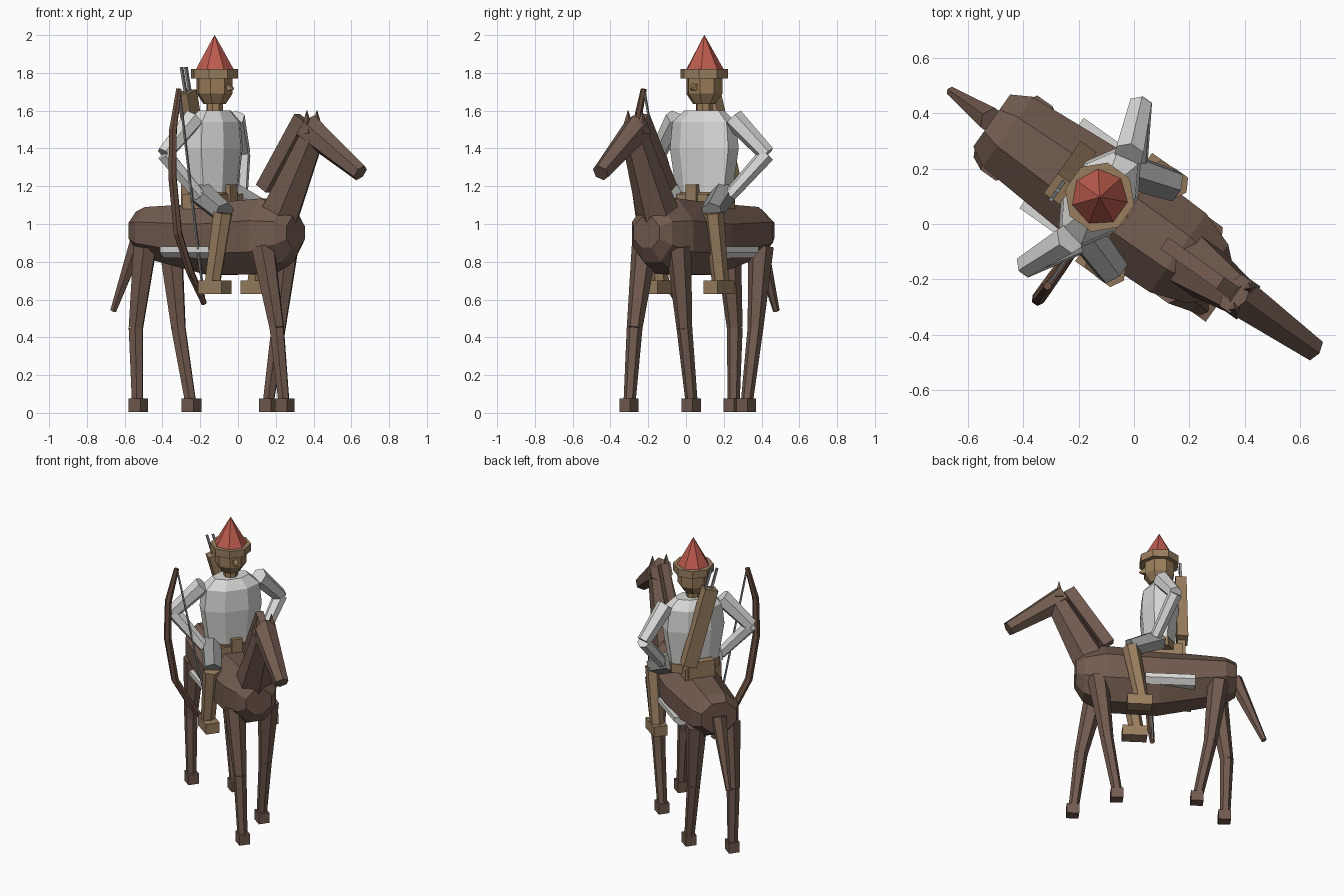
import bpy, bmesh, math
from mathutils import Vector, Matrix

if "Cube" in bpy.data.objects:
    bpy.data.objects.remove(bpy.data.objects["Cube"])

# Local frame: +x forward along the horse, +y its left; turned into world at the end
TURN = Matrix.Translation((.004, .006, 0)) @ Matrix.Rotation(math.radians(-35.4), 4, 'Z')


def material(name, rgb):
    m = bpy.data.materials.new(name)
    m.diffuse_color = (*[(c / 255) ** 2.2 for c in rgb], 1)
    m.use_nodes = True
    m.node_tree.nodes["Principled BSDF"].inputs["Base Color"].default_value = m.diffuse_color
    return m


BROWN = material("horse_brown", (113, 91, 80))
BOWWOOD = material("bow_wood", (106, 80, 67))
TAN = material("leather_tan", (152, 125, 96))
SKIN = material("skin_tan", (152, 124, 90))
WHITE = material("cloth_white", (216, 216, 214))
GREY = material("trouser_grey", (146, 148, 146))
RED = material("hat_red", (188, 92, 80))
STEEL = material("string_grey", (146, 148, 150))


def finish(name, bm, mat):
    bmesh.ops.recalc_face_normals(bm, faces=bm.faces)
    bm.transform(TURN)
    me = bpy.data.meshes.new(name)
    bm.to_mesh(me)
    bm.free()
    me.materials.append(mat)
    ob = bpy.data.objects.new(name, me)
    bpy.context.collection.objects.link(ob)
    return ob


def loft(name, rings, mat):
    """Skin a list of equal-length point rings and cap both ends."""
    bm = bmesh.new()
    vs = [[bm.verts.new(p) for p in r] for r in rings]
    n = len(vs[0])
    for a, b in zip(vs, vs[1:]):
        for i in range(n):
            bm.faces.new((a[i], a[(i + 1) % n], b[(i + 1) % n], b[i]))
    bm.faces.new(vs[0])
    bm.faces.new(vs[-1])
    return finish(name, bm, mat)


def tube(name, path, radii, mat, sides=6):
    """Faceted limb through a path, one radius per point."""
    pts = [Vector(p) for p in path]
    rings = []
    for i, p in enumerate(pts):
        d = (pts[min(i + 1, len(pts) - 1)] - pts[max(i - 1, 0)]).normalized()
        s = Vector((0, 1, 0)) if abs(d.y) < 0.9 else Vector((1, 0, 0))
        a = (s - d * s.dot(d)).normalized()
        b = d.cross(a)
        rings.append([p + radii[i] * (a * math.cos(t) + b * math.sin(t))
                      for t in (2 * math.pi * (k + 0.5) / sides for k in range(sides))])
    return loft(name, rings, mat)


def stack(name, cx, rings, mat, sides=8):
    """Upright part from (z, half depth, half width) rings."""
    ang = [2 * math.pi * (k + 0.5) / sides for k in range(sides)]
    return loft(name, [[(cx + a * math.cos(t), b * math.sin(t), z) for t in ang]
                       for z, a, b in rings], mat)


def box(name, centre, size, mat, tilt=None):
    bm = bmesh.new()
    m = Matrix.Translation(centre) @ (tilt or Matrix()) @ Matrix.Diagonal((*size, 1))
    bmesh.ops.create_cube(bm, size=1, matrix=m)
    return finish(name, bm, mat)


# Horse barrel: stations (x, centre z, half height, half width)
k8 = 1 / math.cos(math.pi / 8)
loft("horse_body", [[(x, w * k8 * math.cos(t), z + h * k8 * math.sin(t))
                     for t in (math.pi * (j + 0.5) / 4 for j in range(8))]
                    for x, z, h, w in ((-.635, .965, .10, .115), (-.565, .955, .135, .155),
                                       (-.15, .92, .19, .185), (.19, .935, .20, .175),
                                       (.32, .95, .15, .13), (.37, .955, .08, .085))], BROWN)

# Neck, mane, head, ears, tail
tube("horse_neck", [(.26, 0, 1.04), (.49, 0, 1.49)], [.115, .07], BROWN)
box("horse_mane", (.285, 0, 1.375), (.45, .05, .075), BROWN, Matrix.Rotation(-math.atan2(.42, .28), 4, 'Y'))
tube("horse_head", [(.445, 0, 1.51), (.79, 0, 1.27)], [.08, .047], BROWN)
tube("horse_tail", [(-.63, 0, .97), (-.815, 0, .54)], [.05, .018], BROWN)
for side, tag in ((1, "left"), (-1, "right")):
    tube(f"horse_ear_{tag}", [(.475, .045 * side, 1.48), (.475, .046 * side, 1.60)], [.04, .002], BROWN, 4)

# Horse legs in a walk: (name, side, hip, knee, hoof) as (x, z)
for tag, side, hip, knee, hoof in (("front_right", -1, (.235, .88), (.325, .45), (.372, .05)),
                                   ("front_left", 1, (.235, .88), (.18, .45), (.113, .05)),
                                   ("rear_right", -1, (-.53, .88), (-.59, .45), (-.58, .05)),
                                   ("rear_left", 1, (-.52, .88), (-.47, .45), (-.39, .05))):
    y = .11 * side
    at = lambda p: (p[0], y, p[1])
    tube(f"upper_leg_{tag}", [at(hip), at(knee)], [.068, .042], BROWN)
    tube(f"lower_leg_{tag}", [at(knee), at(hoof)], [.042, .032], BROWN)
    box(f"hoof_{tag}", (hoof[0] + .005, y, .04), (.078, .07, .07), BROWN)

# Saddle cloth showing below the flanks, saddle with raised front and back
loft("saddle_cloth", [[(-.37, -w, z), (-.055, -w, z), (-.055, w, z), (-.37, w, z)]
                      for z, w in ((.82, .165), (.85, .2), (.88, .2))], WHITE)
box("saddle_seat", (-.17, 0, 1.12), (.25, .20, .08), TAN)
box("saddle_front", (-.055, 0, 1.15), (.045, .07, .12), TAN)
box("saddle_back", (-.29, 0, 1.15), (.05, .17, .12), TAN)

# Rider body, belt, head and hat
CX = -.157
stack("torso", CX, [(1.15, .10, .165), (1.40, .125, .205), (1.54, .115, .19), (1.60, .07, .12)], WHITE)
stack("belt", CX, [(1.11, .112, .172), (1.17, .112, .174)], TAN)
stack("neck", CX, [(1.57, .045, .045), (1.66, .045, .045)], SKIN)
stack("head", CX, [(1.635, .06, .06), (1.69, .098, .098), (1.79, .098, .098)], SKIN)
tube("nose", [(CX + .075, 0, 1.725), (CX + .125, 0, 1.715)], [.034, .004], SKIN, 4)
stack("hat_brim", CX, [(1.77, .128, .128), (1.82, .128, .128)], TAN)
stack("hat_cone", CX, [(1.815, .105, .105), (2.0, .001, .001)], RED, 7)

# Rider limbs
for side, tag in ((1, "left"), (-1, "right")):
    P = lambda x, y, z: (x, y * side, z)
    tube(f"upper_arm_{tag}", [P(-.16, .185, 1.56), P(-.23, .355, 1.37)], [.058, .045], WHITE)
    tube(f"forearm_{tag}", [P(-.23, .355, 1.37), P(-.12, .19, 1.15)], [.045, .036], WHITE)
    tube(f"thigh_{tag}", [P(-.15, .13, 1.16), P(.04, .19, 1.06)], [.07, .06], GREY)
    tube(f"boot_{tag}", [P(.035, .195, 1.06), P(-.035, .195, .67)], [.055, .045], TAN)
    box(f"foot_{tag}", P(-.018, .195, .665), (.155, .09, .07), TAN)

# Quiver and arrows
lean = Matrix.Rotation(math.atan2(.15, .53), 4, 'X')
box("quiver", (-.295, .01, 1.445), (.07, .09, .53), TAN, lean)
for i, dy in enumerate((-.018, .022)):
    tube(f"arrow_{i + 1}", [(-.295, dy - .04, 1.65), (-.295, dy - .09, 1.83)], [.01, .01], STEEL, 4)

# Bow and string
bow = [(-.37, 1.715), (-.425, 1.5), (-.43, 1.25), (-.38, .95), (-.27, .75), (-.14, .58)]
tube("bow", [(-.125, y, z) for y, z in bow], [.016, .022, .024, .024, .022, .016], BOWWOOD, 6)
tube("bow_string", [(-.125, -.365, 1.70), (-.125, -.14, .59)], [.007, .007], STEEL, 4)
